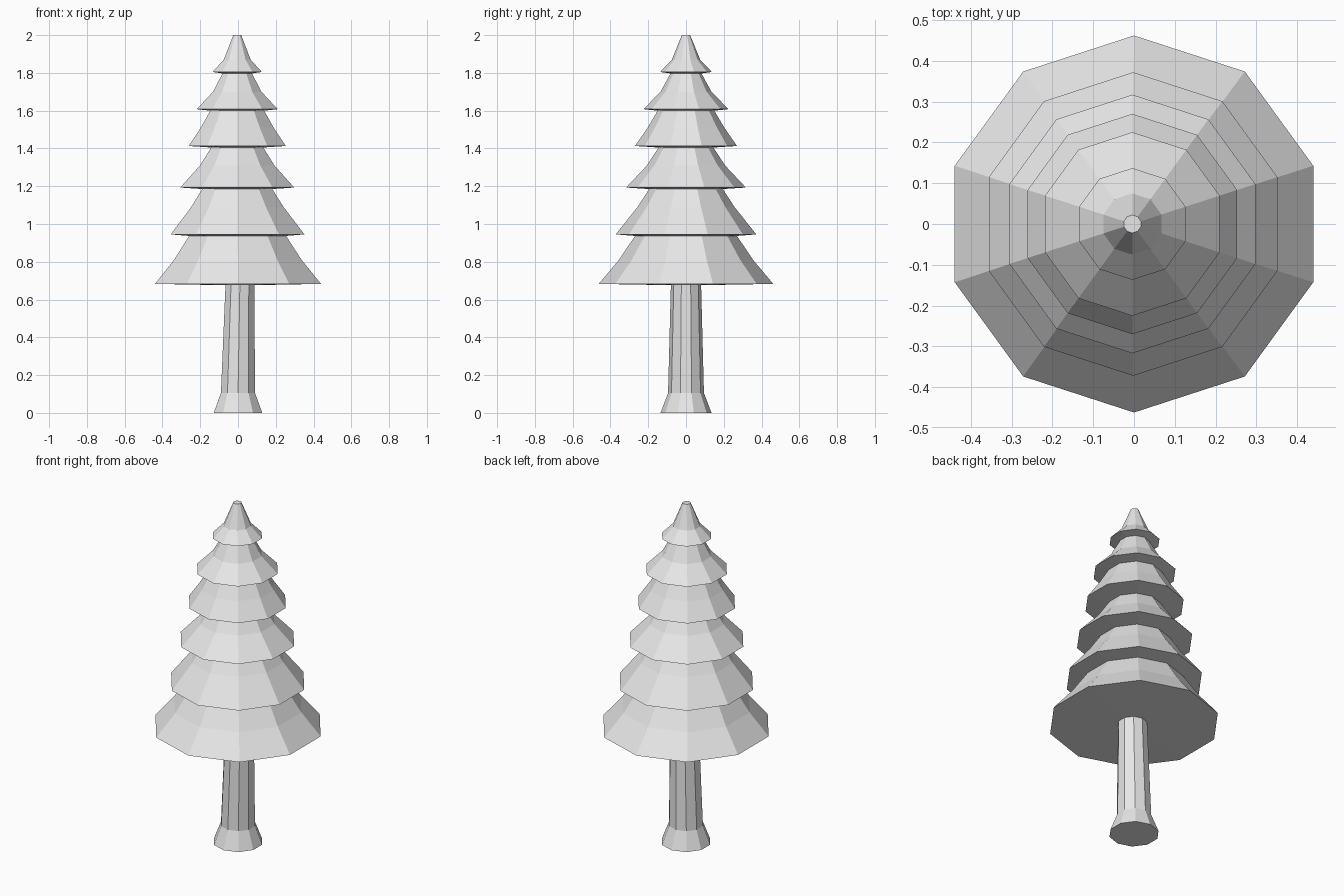
import bpy, bmesh
from math import cos, sin, pi

cube = bpy.data.objects.get("Cube")
if cube:
    bpy.data.objects.remove(cube)

SIDES = 10

grey = bpy.data.materials.new("light_grey")
grey.use_nodes = True
grey.diffuse_color = (0.8, 0.8, 0.8, 1)
grey.node_tree.nodes["Principled BSDF"].inputs["Base Color"].default_value = (0.8, 0.8, 0.8, 1)


def loft(name, profile, lean):
    """Stack ten-sided rings of (radius, height), shifted sideways by lean(z)."""
    bm = bmesh.new()
    rings = []
    for r, z in profile:
        angles = [pi / 2 + 2 * pi * i / SIDES for i in range(SIDES)]
        rings.append([bm.verts.new((r * cos(a) + lean(z), r * sin(a), z)) for a in angles])
    for low, high in zip(rings, rings[1:]):
        for i in range(SIDES):
            j = (i + 1) % SIDES
            bm.faces.new((low[i], low[j], high[j], high[i]))
    bm.faces.new(rings[0][::-1])
    bm.faces.new(rings[-1])
    bmesh.ops.recalc_face_normals(bm, faces=bm.faces)
    mesh = bpy.data.meshes.new(name)
    bm.to_mesh(mesh)
    bm.free()
    mesh.materials.append(grey)
    obj = bpy.data.objects.new(name, mesh)
    bpy.context.collection.objects.link(obj)
    return obj


# Trunk with a flared foot, leaning slightly towards +x
loft("trunk", [(0.135, 0), (0.095, 0.105), (0.08, 0.68)],
     lambda z: 0.01 * max(0, z - 0.1) / 0.58)

# Branch tiers: rim radius, rim height, middle radius, middle height, top radius
tiers = [
    (0.462, 0.683, 0.355, 0.81, 0.27),
    (0.372, 0.945, 0.257, 1.09, 0.195),
    (0.317, 1.193, 0.207, 1.31, 0.145),
    (0.270, 1.413, 0.203, 1.51, 0.150),
    (0.225, 1.608, 0.135, 1.70, 0.082),
    (0.137, 1.805, 0.075, 1.87, 0.022),
]

# Foliage: each tier's underside dips slightly to meet the tier below
profile = [(0.08, 0.676)]
for n, (rim, z, mid, mid_z, top) in enumerate(tiers):
    top_z = tiers[n + 1][1] - 0.008 if n + 1 < len(tiers) else 2.0
    profile += [(rim, z), (mid, mid_z), (top, top_z)]
loft("foliage", profile, lambda z: -0.004 * min(1, max(0, z - 0.683) / 0.5))
